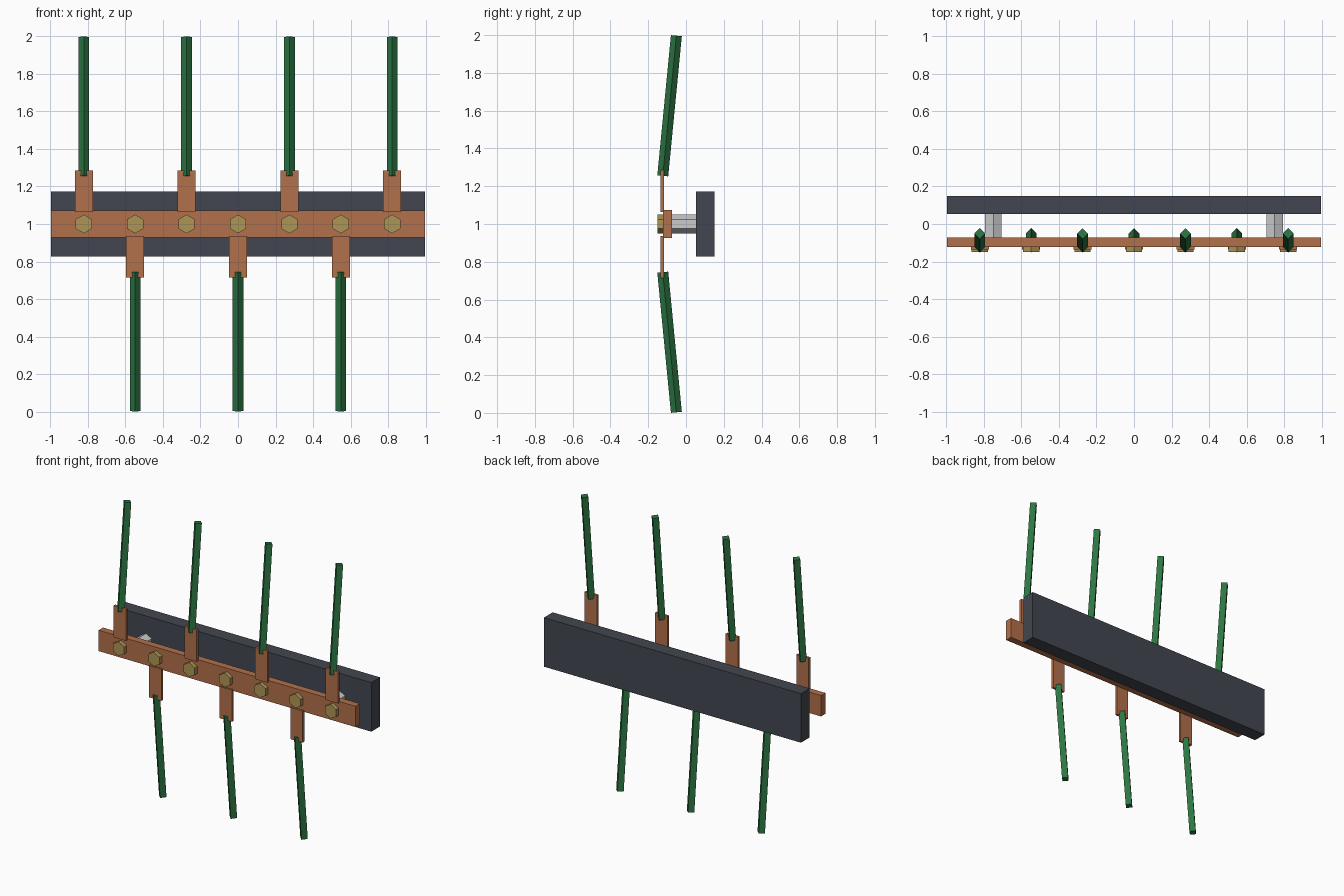
import bpy, math
from mathutils import Vector

if "Cube" in bpy.data.objects:
    bpy.data.objects.remove(bpy.data.objects["Cube"])


def material(name, rgb):
    m = bpy.data.materials.new(name)
    m.diffuse_color = (*rgb, 1)
    m.use_nodes = True
    m.node_tree.nodes["Principled BSDF"].inputs["Base Color"].default_value = m.diffuse_color
    return m


SLATE = material("slate", (0.055, 0.062, 0.08))
COPPER = material("copper", (0.45, 0.16, 0.07))
BRASS = material("brass", (0.42, 0.30, 0.09))
GREEN = material("green", (0.025, 0.18, 0.055))


def finish(obj, name, mat):
    obj.name = name
    if mat:
        obj.data.materials.append(mat)
    return obj


def box(name, x, y, z, mat):
    bpy.ops.mesh.primitive_cube_add(
        size=1, location=[(a + b) / 2 for a, b in (x, y, z)])
    obj = bpy.context.object
    obj.scale = [b - a for a, b in (x, y, z)]
    bpy.ops.object.transform_apply(location=False, rotation=False, scale=True)
    return finish(obj, name, mat)


def hex_along_y(name, x, y0, y1, radius, mat=None):
    # hexagonal prism with a corner pointing up
    bpy.ops.mesh.primitive_cylinder_add(
        vertices=6, radius=radius, depth=y1 - y0,
        location=(x, (y0 + y1) / 2, 1), rotation=(math.pi / 2, 0, 0))
    return finish(bpy.context.object, name, mat)


def square_rod(name, start, end, radius, mat):
    # four-sided rod, its corners facing front, back and sides
    a, b = Vector(start), Vector(end)
    d = b - a
    tilt = math.atan2(-d.y, d.z)
    bpy.ops.mesh.primitive_cylinder_add(
        vertices=4, radius=radius, depth=d.length,
        location=(a + b) / 2, rotation=(tilt, 0, 0))
    return finish(bpy.context.object, name, mat)


# Backing plate and front bus bar
box("back_plate", (-0.997, 0.997), (0.053, 0.15), (0.828, 1.172), SLATE)
box("front_bar", (-0.997, 0.997), (-0.122, -0.073), (0.927, 1.073), COPPER)

# Hexagonal standoffs between bar and plate
for x in (-0.75, 0.75):
    hex_along_y("standoff", x, -0.08, 0.06, 0.05)

# Terminals: bolt, tab and leaning wire, alternating up and down
for i in range(7):
    x = (i - 3) * 0.274
    s = 1 if i % 2 == 0 else -1
    hex_along_y("bolt_head", x, -0.15, -0.12, 0.05, BRASS)
    box("terminal_tab", (x - 0.048, x + 0.048), (-0.135, -0.117),
        sorted((1 + s * 0.063, 1 + s * 0.285)), COPPER)
    square_rod("wire", (x, -0.123, 1 + s * 0.255),
               (x, -0.051, 1 + s * 0.997), 0.029, GREEN)
